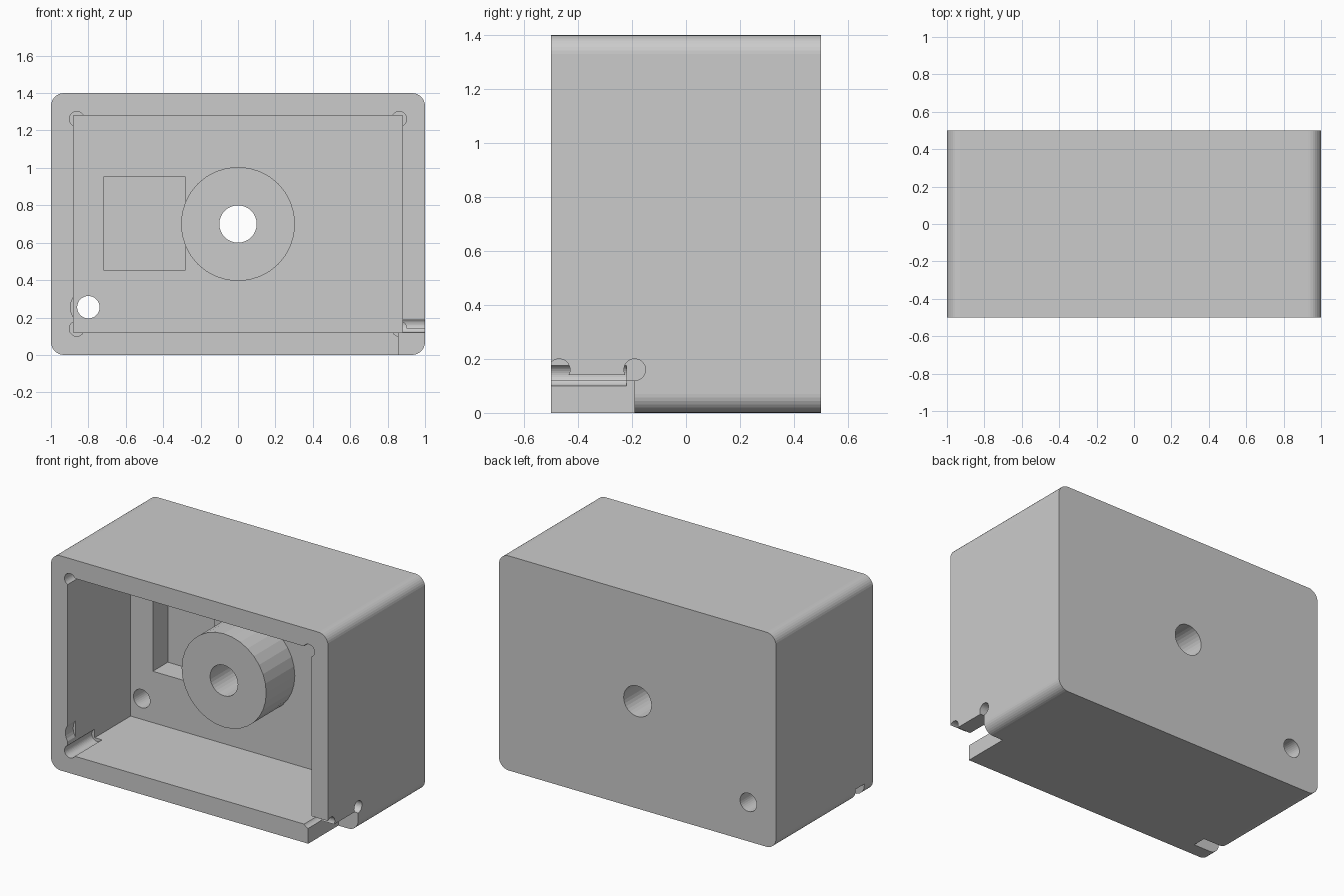
import bpy, bmesh, math
from mathutils import Matrix

if "Cube" in bpy.data.objects:
    bpy.data.objects.remove(bpy.data.objects["Cube"])


def make_object(name, bm):
    bmesh.ops.recalc_face_normals(bm, faces=bm.faces)
    mesh = bpy.data.meshes.new(name)
    bm.to_mesh(mesh)
    bm.free()
    ob = bpy.data.objects.new(name, mesh)
    bpy.context.collection.objects.link(ob)
    return ob


def box(name, x0, x1, y0, y1, z0, z1, radius=0):
    bm = bmesh.new()
    m = Matrix.Translation(((x0 + x1) / 2, (y0 + y1) / 2, (z0 + z1) / 2))
    m = m @ Matrix.Diagonal((x1 - x0, y1 - y0, z1 - z0, 1))
    bmesh.ops.create_cube(bm, size=1, matrix=m)
    if radius:  # round the edges that run front to back
        edges = [e for e in bm.edges
                 if abs(e.verts[0].co.y - e.verts[1].co.y) > 0.1]
        bmesh.ops.bevel(bm, geom=edges, offset=radius, segments=8,
                        profile=0.5, affect='EDGES')
    return make_object(name, bm)


def rod(name, axis, a, b, u, z, r, sides=32):
    """Cylinder from a to b along axis 'X' or 'Y'; u is the other level coordinate."""
    bm = bmesh.new()
    mid = (a + b) / 2
    if axis == 'Y':
        m = Matrix.Translation((u, mid, z)) @ Matrix.Rotation(math.pi / 2, 4, 'X')
    else:
        m = Matrix.Translation((mid, u, z)) @ Matrix.Rotation(math.pi / 2, 4, 'Y')
    bmesh.ops.create_cone(bm, cap_ends=True, segments=sides, radius1=r,
                          radius2=r, depth=b - a, matrix=m)
    return make_object(name, bm)


def combine(tool, operation='DIFFERENCE'):
    tool.hide_render = True
    mod = housing.modifiers.new(tool.name, 'BOOLEAN')
    mod.operation = operation
    mod.solver = 'EXACT'
    mod.object = tool
    bpy.context.view_layer.objects.active = housing
    bpy.ops.object.modifier_apply(modifier=mod.name)
    bpy.data.objects.remove(tool, do_unlink=True)


# Outer shell
housing = box("housing", -1, 1, -0.5, 0.5, 0, 1.4, radius=0.07)

# Open front cavity and deeper rectangular recess in its back wall
combine(box("cavity", -0.88, 0.88, -0.6, 0.15, 0.12, 1.28))
combine(box("recess", -0.72, -0.28, 0.0, 0.305, 0.455, 0.95))

# Corner reliefs of the cavity
for x in (-0.862, 0.862):
    for z in (0.14, 1.262):
        combine(rod("corner_relief", 'Y', -0.6, -0.22, x, z, 0.04))

# Round boss with its through hole
combine(rod("boss", 'Y', -0.145, 0.4, 0, 0.7, 0.305), 'UNION')
combine(rod("shaft_hole", 'Y', -0.7, 0.7, 0, 0.7, 0.1))

# Small cable hole and shallow clearance in the left wall
combine(rod("cable_hole", 'Y', 0.0, 0.7, -0.8, 0.255, 0.06))
combine(rod("cable_clearance", 'Y', -0.6, -0.42, -0.8, 0.255, 0.096))

# Lower right corner notch with round reliefs through the wall
combine(box("notch", 0.857, 1.1, -0.6, -0.19, -0.1, 0.14))
for y in (-0.47, -0.19):
    combine(rod("notch_relief", 'X', 0.8, 1.1, y, 0.16, 0.04))

# Lower left edge slot behind the front lip
combine(box("edge_slot", -1.1, -0.81, -0.41, -0.32, -0.1, 0.08))
